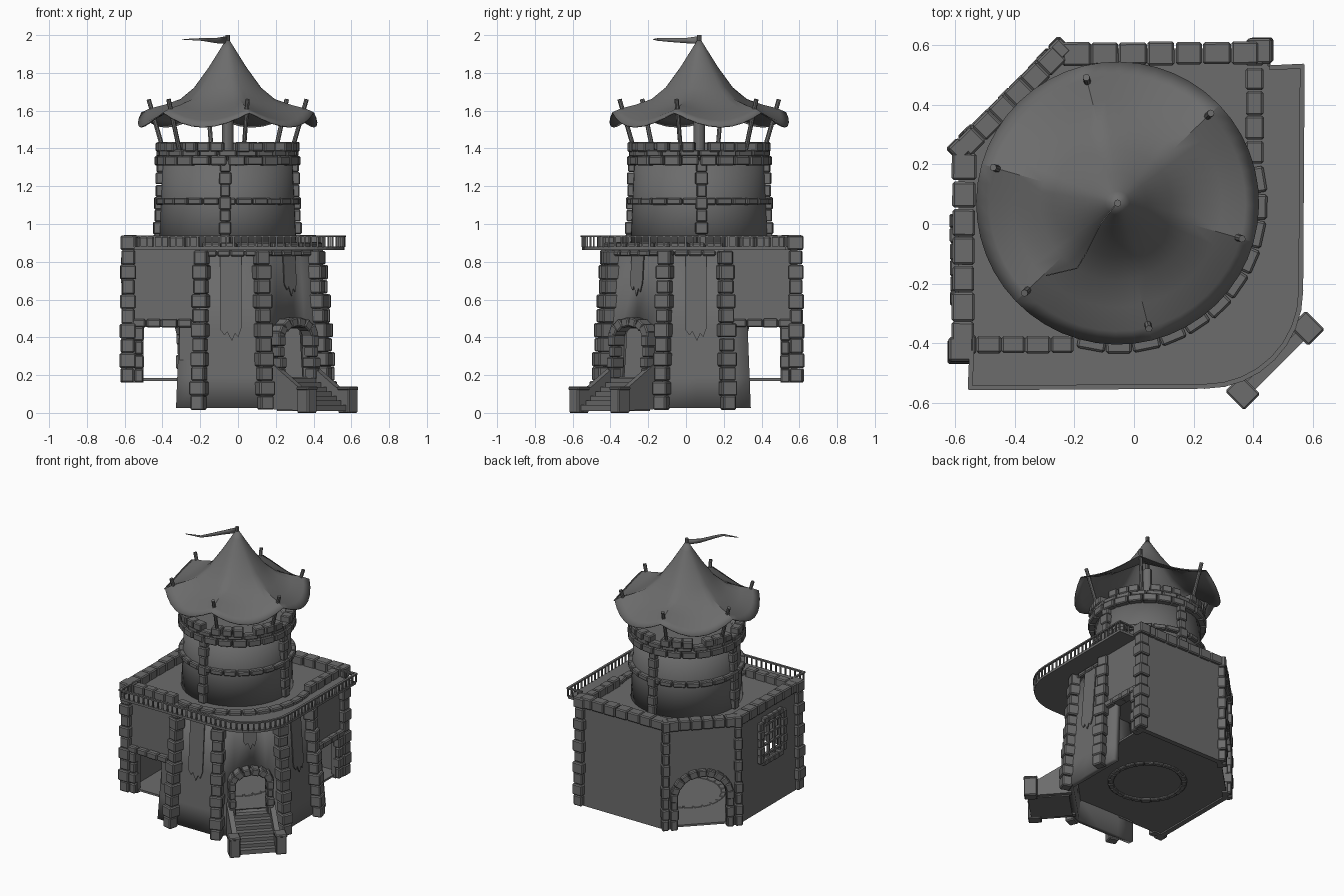
import bpy, bmesh, random
from math import sin, cos, pi, radians, atan2
from mathutils import Matrix, Vector as V

if "Cube" in bpy.data.objects:
    bpy.data.objects.remove(bpy.data.objects["Cube"])

random.seed(4)
CX, CY = -0.055, 0.07                      # tower axis
mir = lambda p: (-p[1], -p[0]) + tuple(p[2:])   # symmetry across the door diagonal
MAT = bpy.data.materials.new("dark_stone")
MAT.diffuse_color = (.15, .15, .15, 1)
MAT.use_nodes = True
MAT.node_tree.nodes["Principled BSDF"].inputs["Base Color"].default_value = MAT.diffuse_color


def pol(a, r, z=0.0):
    return V((CX + r * cos(radians(a)), CY + r * sin(radians(a)), z))


def finish(name, bm, bevel=0, smooth=False, fix=True):
    if bevel:
        bmesh.ops.bevel(bm, geom=bm.edges[:], offset=bevel, segments=1, affect='EDGES', clamp_overlap=True)
    if fix:
        bmesh.ops.recalc_face_normals(bm, faces=bm.faces)
    me = bpy.data.meshes.new(name)
    bm.to_mesh(me)
    bm.free()
    me.materials.append(MAT)
    if smooth:
        me.shade_smooth()
        me.set_sharp_from_angle(angle=radians(30))
    ob = bpy.data.objects.new(name, me)
    bpy.context.collection.objects.link(ob)
    return ob


def box(bm, c, size, yaw=0, roll=0, jit=0.0):
    s = [v * random.uniform(1 - jit, 1 + jit) for v in size]
    m = (Matrix.Translation(c) @ Matrix.Rotation(yaw, 4, 'Z') @ Matrix.Rotation(-roll, 4, 'Y')
         @ Matrix.Diagonal((*s, 1)))
    bmesh.ops.create_cube(bm, size=1, matrix=m)


def run(bm, pts, length, w, h):            # row of stones along a polyline
    for p, q in zip(pts, pts[1:]):
        p, q = V(p), V(q)
        d = q - p
        n = max(1, round(d.length / length))
        for i in range(n):
            box(bm, p + d * (i + .5) / n, (d.length / n * .97, w, h), atan2(d.y, d.x), 0, .07)


def column(bm, p, q, yaw, w, d, n):        # stack of stones, alternating width
    p, q = V(p), V(q)
    for i in range(n):
        k = 1.08 if i % 2 else .9
        box(bm, p.lerp(q, (i + .5) / n), (d * k, w * k, (q.z - p.z) / n * .98), yaw, 0, .05)


def prism(bm, pts, vec):
    a = [bm.verts.new(p) for p in pts]
    b = [bm.verts.new(V(p) + V(vec)) for p in pts]
    bm.faces.new(a)
    bm.faces.new(b[::-1])
    for i in range(len(a)):
        j = (i + 1) % len(a)
        bm.faces.new((a[j], a[i], b[i], b[j]))


def rod(bm, p, q, r, n=8):
    d = V(q) - V(p)
    m = Matrix.Translation((V(p) + V(q)) / 2) @ d.to_track_quat('Z', 'Y').to_matrix().to_4x4()
    bmesh.ops.create_cone(bm, cap_ends=True, segments=n, radius1=r, radius2=r, depth=d.length, matrix=m)


def panel(bm, p, q, z0, z1, door=None, th=.035):   # wall, optional door (u0, u1, spring z, rise)
    p, q = V((*p, 0)), V((*q, 0))
    u = (q - p).normalized()
    out = [(0, z0)]
    if door:
        a, b, zs, rise = door
        out += [(a, z0)] + [((a + b) / 2 - (b - a) / 2 * cos(pi * i / 10), zs + rise * sin(pi * i / 10))
                            for i in (range(11) if rise else (0, 10))] + [(b, z0)]
    L = (q - p).length
    out += [(L, z0), (L, z1), (0, z1)]
    n = V((-u.y, u.x, 0))
    n *= th if n.dot(-(p + q)) > 0 else -th
    prism(bm, [p + u * x + V((0, 0, z)) for x, z in out], n)


def shell(name, angs, zr, th, skip=None, closed=False):    # wall around the axis, r and z may vary by angle
    bm = bmesh.new()
    g = [[bm.verts.new(pol(a, r(a) if callable(r) else r, z(a) if callable(z) else z)) for r, z in zr] for a in angs]
    for i in range(len(angs) - (not closed)):
        k = (i + 1) % len(angs)
        for j in range(len(zr) - 1):
            if not (skip and skip(angs[i], j)):
                bm.faces.new((g[i][j], g[k][j], g[k][j + 1], g[i][j + 1]))
    ob = finish(name, bm, smooth=True, fix=False)
    m = ob.modifiers.new("thickness", 'SOLIDIFY')
    m.thickness, m.offset = th, -1
    return ob


def wall_r(a, z):                          # lower tower: three flat tapering sides
    k = .552 - .078 * z
    for mid, lim, half in ((270, 291, 21), (315, 339, 24), (360, 999, 21)):
        if a <= lim:
            return k * cos(radians(half)) / cos(radians(a - mid))


# lower tower with door hole
shell("lower_tower_wall", [242, 254, 272, 291, 302.5, 315, 327.5, 339, 358, 376, 388],
      [(lambda a, z=z: wall_r(a, z), z) for z in (.03, .19, .45, .87)], .04,
      lambda a, j: j == 1 and 302 < a < 327)

# flat outer walls with openings, mirrored over the diagonal
walls, st = bmesh.new(), bmesh.new()
for f in (lambda p: p, mir):
    panel(walls, f((-.59, -.425)), f((-.2, -.425)), .16, .88, (.09, .28, .455, 0))
    run(st, [f((-.57, -.425, .475)), f((-.24, -.43, .475))], .075, .065, .045)
    column(st, f((-.585, -.43, .16)), f((-.58, -.42, .94)), 0, .075, .075, 10)
    column(st, f((-.525, -.43, .16)), f((-.525, -.43, .455)), 0, .05, .05, 4)
    column(st, f((-.595, .25, .16)), f((-.585, .25, .94)), pi / 4, .055, .05, 10)
    # parapets on the terrace edge
    run(st, [f((-.61, -.405, .9)), f((-.2, -.405, .9))], .09, .06, .07)
    run(st, [f((-.575, -.42, .905)), f((-.57, .24, .905))], .1, .078, .07)
panel(walls, (-.25, .59), (.45, .59), .16, .88)
panel(walls, (-.59, .25), (-.25, .59), .16, .88, (.08, .40, .39, .14))
for y0, y1, z0, z1 in ((-.45, -.24, .16, .88), (0, .25, .16, .88), (-.24, 0, .16, .52), (-.24, 0, .79, .88)):
    panel(walls, (-.59, y0), (-.59, y1), z0, z1)
finish("outer_walls", walls)
run(st, [(-.575, .25, .905), (-.25, .575, .905)], .08, .07, .07)
finish("wall_stones", st, .007)

# back arch stones
bm = bmesh.new()
for i in range(11):
    t = pi * i / 10
    s = .185 * cos(t)
    box(bm, (-.42 + s * .707, .42 + s * .707, .39 + .165 * sin(t)), (.05, .06, .055), pi / 4, t, .08)
for s in (-.185, .185):
    column(bm, (-.42 + s * .707, .42 + s * .707, .16), (-.42 + s * .707, .42 + s * .707, .38), pi / 4, .06, .05, 3)
finish("back_arch_stones", bm, .006)

# barred window on the left wall
bm = bmesh.new()
for k in range(4):
    y, z = -.215 + .063 * k, .55 + .07 * k
    rod(bm, (-.59, y, .51), (-.59, y, .8), .012, 6)
    rod(bm, (-.59, -.25, z), (-.59, .01, z), .012, 6)
finish("window_bars", bm)
bm = bmesh.new()
for z in (.505, .805):
    run(bm, [(-.595, -.23, z), (-.595, -.01, z)], .06, .045, .04)
for y in (-.25, .01):
    column(bm, (-.595, y, .51), (-.595, y, .8), 0, .045, .045, 5)
finish("window_frame_stones", bm, .005)

# stone ribs and curb of the lower tower
bm = bmesh.new()
for a in (254, 291, 339, 376):
    column(bm, pol(a, .562, .015), pol(a, .495, .86), radians(a), .078, .075, 11)
run(bm, [pol(a, .478, .885) for a in range(254, 378, 11)], .12, .055, .035)
run(bm, [pol(a, wall_r(a, .85) + .008, .845) for a in range(254, 378, 9)], .12, .04, .03)
finish("lower_tower_stones", bm, .007)

# ground floor and stone circle under it
bm = bmesh.new()
prism(bm, [(-.58, -.41, .17), (-.3, -.41, .17)] + [pol(a, wall_r(a, .17) - .01, .17) for a in range(245, 387, 6)]
      + [(.41, .3, .17), (.41, .58, .17), (-.25, .58, .17), (-.58, .25, .17)], (0, 0, .014))
finish("ground_floor", bm)
bm = bmesh.new()
run(bm, [pol(a, .24, .172) for a in range(0, 361, 15)], .1, .035, .03)
finish("floor_ring_stones", bm, .005)

# terrace with overhanging balcony
edge = [(-.55, -.55), (.24, -.545)] + [(.24 + .32 * sin(t * pi / 16), -.225 - .32 * cos(t * pi / 16))
                                       for t in range(1, 8)] + [(.56, -.225), (.565, .53)]
bm = bmesh.new()
prism(bm, [(*p, .862) for p in edge + [(.45, .53), (.45, .59), (-.25, .59), (-.59, .25), (-.59, -.42), (-.55, -.42)]],
      (0, 0, .018))
finish("terrace_balcony", bm)

# railing
bm = bmesh.new()
path = [(-.545, -.43)] + edge + [(.46, .525)]
carry = 0
for p, q in zip(path, path[1:]):
    p, q = V((*p, .935)), V((*q, .935))
    d = q - p
    box(bm, (p + q) / 2, (d.length + .01, .016, .01), atan2(d.y, d.x))
    while carry < d.length:
        c = p + d * (carry / d.length)
        box(bm, (c.x, c.y, .907), (.009, .009, .06))
        carry += .038
    carry -= d.length
finish("balcony_railing", bm)

# upper tower
shell("upper_tower_wall", [i * 7.5 for i in range(48)], [(.365, .87), (.355, 1.1), (.342, 1.37)], .04, closed=True)
bm = bmesh.new()
prism(bm, [pol(i * 7.5, .33, 1.33) for i in range(48)], (0, 0, .015))
finish("upper_floor", bm)
bm = bmesh.new()
for a in (-92, 2, 88, 182):
    column(bm, pol(a, .37, .88), pol(a, .352, 1.34), radians(a), .06, .05, 7)
ring = lambda r, z, n: [pol(360 * i / n, r, z) for i in range(n + 1)]
run(bm, ring(.362, 1.12, 26), .2, .045, .035)
run(bm, ring(.358, 1.335, 24), .2, .055, .05)
run(bm, ring(.352, 1.375, 22), .2, .05, .035)
for k in range(8):                          # merlons
    for o in (-9, 3, 14):
        a = 45 * k + 22 + o
        box(bm, pol(a, .348, 1.408), (.065, .066, .05), radians(a), 0, .06)
finish("upper_tower_stones", bm, .006)

# tent roof, cloth pinched up at the six poles
A0 = 44
prof = [(.475, 1.553), (.43, 1.58), (.35, 1.61), (.26, 1.65), (.18, 1.72), (.1, 1.83), (.04, 1.925), (.006, 1.98)]
shell("tent_roof", [A0 + i * 7.5 for i in range(48)],
      [(r, lambda a, r=r, z=z: z + .038 * (r / .475) ** 2 * (1 - 2 * abs(sin(3 * radians(a - A0))))) for r, z in prof],
      .006, closed=True)
bm = bmesh.new()
for k in range(6):
    rod(bm, pol(A0 + 60 * k, .345, 1.36), pol(A0 + 60 * k, .435, 1.66), .012)
finish("tent_poles", bm, smooth=True)
bm = bmesh.new()
rod(bm, pol(0, 0, 1.33), pol(0, 0, 1.75), .03, 12)
rod(bm, pol(0, 0, 1.7), pol(0, 0, 2.0), .012)
finish("centre_pole", bm, smooth=True)

# pennant
bm = bmesh.new()
plan = [(-.055, .07, 1.955, 1.995), (-.11, 0, 1.957, 1.985), (-.16, -.1, 1.965, 1.985), (-.19, -.15, 1.97, 1.984),
        (-.295, -.175, 1.976, 1.979)]
cols = [(bm.verts.new((x, y, a)), bm.verts.new((x, y, b))) for x, y, a, b in plan]
for p, q in zip(cols, cols[1:]):
    bm.faces.new((p[0], q[0], q[1], p[1]))
finish("pennant", bm, smooth=True).modifiers.new("thickness", 'SOLIDIFY').thickness = .004

# hanging banners with torn ends
bm = bmesh.new()
for a, w, zb in ((272, .056, .38), (358, .056, .38), (315, .045, .62)):
    n = pol(round(a / 45) * 45, 1) - pol(0, 0)
    t = V((-n.y, n.x, 0))
    shape = [(-w, .86), (-w, zb + .06), (-w * .6, zb + .03), (-w * .35, zb + .05), (w * .1, zb),
             (w * .4, zb + .04), (w * .7, zb + .02), (w, zb + .07), (w, .86)]
    prism(bm, [pol(a, wall_r(a, z) + .01, z) + t * s for s, z in shape], n * .007)
finish("banners", bm)

# front stair and door frame
yaw = radians(-45)
side = V((.7071, .7071, 0))
bm = bmesh.new()
for i in range(7):
    h = .175 - .024 * i
    box(bm, pol(315, .52 + .038 * i, .01 + h / 2), (.042, .26, h), yaw)
for s in (-1, 1):
    prism(bm, [pol(315, t, z) + side * (s * .14 - .018) for t, z in
               ((.48, .02), (.75, .01), (.75, .12), (.69, .135), (.61, .185), (.49, .26))], side * .036)
finish("front_stair", bm)
bm = bmesh.new()
for s in (-1, 1):
    box(bm, pol(315, .747, .065) + side * s * .153, (.085, .07, .13), yaw)
    box(bm, pol(315, .747, .13) + side * s * .153, (.09, .078, .02), yaw)
    column(bm, pol(315, .51, .18) + side * s * .125, pol(315, .495, .41) + side * s * .125, yaw, .045, .08, 4)
for i in range(8):
    t = pi * i / 7
    box(bm, pol(315, .495, .405 + .075 * sin(t)) + side * .125 * cos(t), (.05, .08, .05), radians(45), t, .06)
finish("door_stones", bm, .006)
